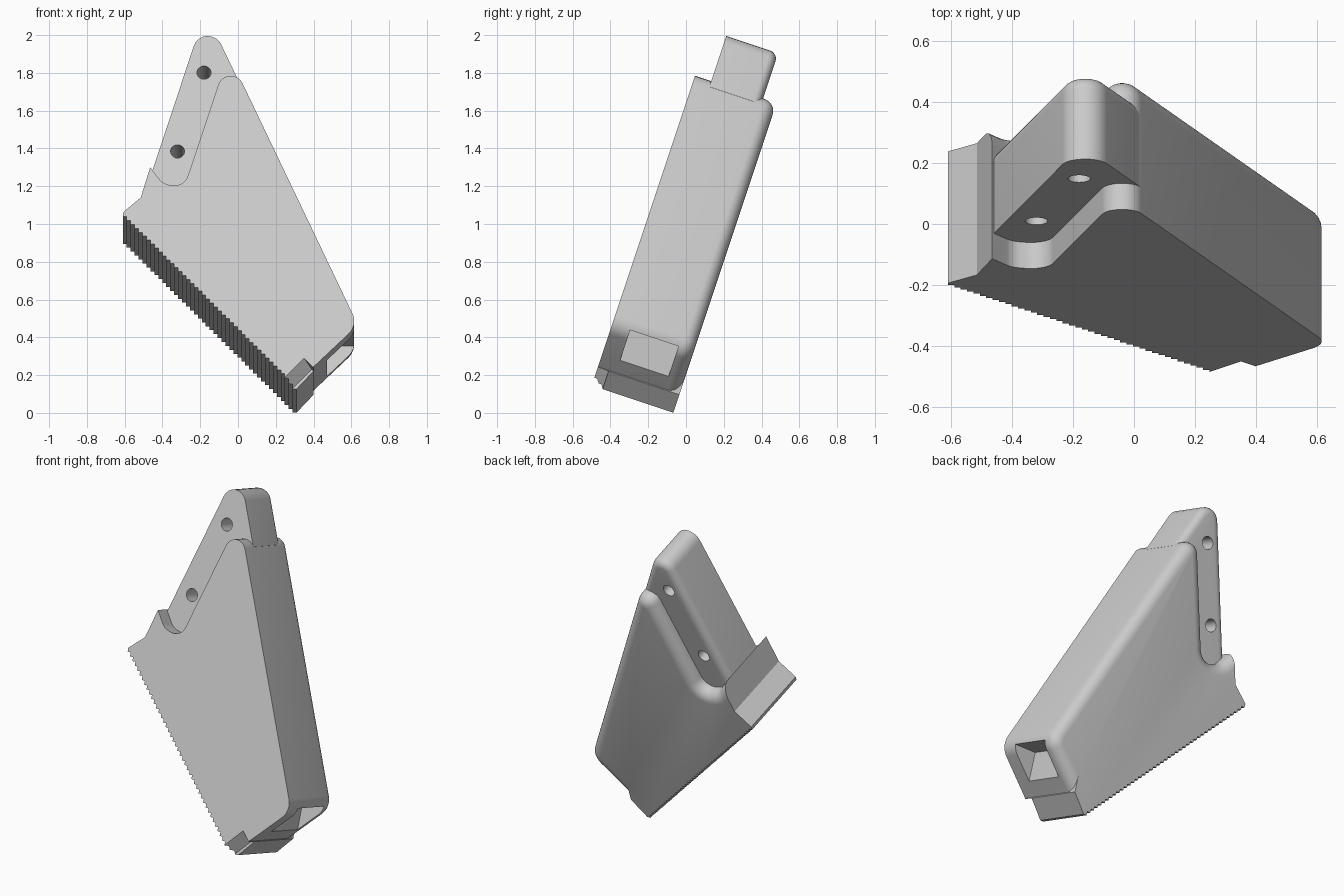
import bpy, bmesh, math
from mathutils import Vector

if "Cube" in bpy.data.objects:
    bpy.data.objects.remove(bpy.data.objects["Cube"], do_unlink=True)

# The plate leans back: across = x, up the plate, and depth into the plate
LEAN = math.atan(1 / 3)
UP = Vector((0, math.sin(LEAN), math.cos(LEAN)))
DEPTH = Vector((0, math.cos(LEAN), -math.sin(LEAN)))
ORIGIN = Vector((0, -0.547, 0))
THICK = 0.455

grey = bpy.data.materials.new("light grey")
grey.use_nodes = True
grey.diffuse_color = (0.6, 0.6, 0.6, 1)
grey.node_tree.nodes["Principled BSDF"].inputs["Base Color"].default_value = (0.6, 0.6, 0.6, 1)


def rounded(corners, steps=8):
    """Outline from (x, z, radius) corners, with z taken on the front plane."""
    pts = [Vector((x, z / UP.z)) for x, z, r in corners]
    out = []
    for i, (x, z, r) in enumerate(corners):
        p, a, b = pts[i], pts[i - 1], pts[(i + 1) % len(pts)]
        if r == 0:
            out.append(p)
            continue
        da, db = (a - p).normalized(), (b - p).normalized()
        half = da.angle(db) / 2
        centre = p + (da + db).normalized() * r / math.sin(half)
        start = p + da * r / math.tan(half) - centre
        end = p + db * r / math.tan(half) - centre
        sweep = math.pi - 2 * half
        for k in range(steps + 1):
            t = k / steps
            out.append(centre + (start * math.sin((1 - t) * sweep)
                                 + end * math.sin(t * sweep)) / math.sin(sweep))
    return out


def inset_directions(outline, rule):
    """Per-point shift that moves only the chosen edges inward by one unit."""
    n = len(outline)
    normals, moves = [], []
    for i in range(n):
        a, b = outline[i], outline[(i + 1) % n]
        d = (b - a).normalized()
        normals.append(Vector((-d.y, d.x)))
        moves.append(1.0 if all(rule(p.x, p.y * UP.z) for p in (a, b)) else 0.0)
    result = []
    for i in range(n):
        n1, n2, d1, d2 = normals[i - 1], normals[i], moves[i - 1], moves[i]
        det = n1.x * n2.y - n1.y * n2.x
        if abs(det) < 1e-4:
            result.append(n1 * d1)
        else:
            result.append(Vector((d1 * n2.y - d2 * n1.y, d2 * n1.x - d1 * n2.x)) / det)
    return result


def slab(name, outline, near, far, fillet=0, rule=lambda x, z: False, segments=6):
    """Counter-clockwise outline run through the depth, chosen back edges rounded."""
    shift = inset_directions(outline, rule)
    layers = [(near, 0)]
    if fillet:
        for k in range(segments + 1):
            a = math.pi / 2 * k / segments
            layers.append((far - fillet + fillet * math.sin(a), fillet * (1 - math.cos(a))))
    else:
        layers.append((far, 0))
    bm = bmesh.new()
    rings = [[bm.verts.new(ORIGIN + Vector((q.x, 0, 0)) + UP * q.y + DEPTH * w)
              for q in (p + s * inset for p, s in zip(outline, shift))]
             for w, inset in layers]
    n = len(outline)
    for low, high in zip(rings, rings[1:]):
        for i in range(n):
            j = (i + 1) % n
            bm.faces.new((low[i], low[j], high[j], high[i]))
    bm.faces.new(rings[0])
    bm.faces.new(rings[-1])
    bmesh.ops.recalc_face_normals(bm, faces=bm.faces)
    mesh = bpy.data.meshes.new(name)
    bm.to_mesh(mesh)
    bm.free()
    mesh.materials.append(grey)
    obj = bpy.data.objects.new(name, mesh)
    bpy.context.collection.objects.link(obj)
    return obj


def activate(obj):
    bpy.ops.object.select_all(action='DESELECT')
    obj.select_set(True)
    bpy.context.view_layer.objects.active = obj


def cut(obj, cutter):
    activate(obj)
    mod = obj.modifiers.new("cut", 'BOOLEAN')
    mod.operation = 'DIFFERENCE'
    mod.solver = 'EXACT'
    mod.object = cutter
    bpy.ops.object.modifier_apply(modifier=mod.name)
    bpy.data.objects.remove(cutter, do_unlink=True)


# Body outline: stepped teeth along the lower edge
TEETH = 44
x0, z0, x1, z1 = -0.61, 1.06, 0.31, 0.145
dx, dz = (x1 - x0) / TEETH, (z1 - z0) / TEETH
corners = []
for i in range(TEETH):
    corners.append((x0 + i * dx, z0 + i * dz, 0))
    corners.append((x0 + i * dx, z0 + (i + 1) * dz, 0))
# Then the lower end, long side, top lobe, grip notch and left shoulder
corners += [(x1, z1, 0), (0.40, 0.24, 0), (0.40, 0.244, 0), (0.635, 0.465, 0.1),
            (-0.05, 1.90, 0.068), (-0.287, 1.19, 0.075), (-0.40, 1.215, 0.08),
            (-0.465, 1.30, 0), (-0.515, 1.14, 0)]
body = slab("body", rounded(corners), 0, THICK, 0.066,
            lambda x, z: x > -0.47 and x + z > 0.642)

# Pocket in the lower end
cut(body, slab("pocket_cutter", rounded([(0.47, 0.1, 0), (0.8, 0.1, 0),
                                         (0.8, 0.47, 0), (0.47, 0.47, 0)]), 0.10, 0.37))
# Chamfer on the front of the lower corner
cut(body, slab("chamfer_cutter", rounded([(0.20, 0.14, 0), (0.30, 0.02, 0),
                                          (0.46, 0.18, 0), (0.35, 0.29, 0)]), -0.02, 0.06, 0.06,
               lambda x, z: z - x > -0.15, segments=1))

# Handle tang, thinner than the body, flush with its long side
tang = slab("handle_tang", rounded([(-0.44, 1.15, 0), (-0.1, 1.2, 0), (0.018, 1.755, 0),
                                    (-0.173, 2.155, 0.077), (-0.47, 1.26, 0)]),
            0.09, 0.38, 0.045, lambda x, z: z > 1.25)

# Two screw holes through the tang
for hx, hz in ((-0.18, 1.83), (-0.32, 1.413)):
    ring = [Vector((hx + 0.037 * math.cos(a), hz / UP.z + 0.037 * math.sin(a)))
            for a in (math.tau * k / 24 for k in range(24))]
    cut(tang, slab("hole_cutter", ring, 0, 0.5))

for part in (body, tang):
    activate(part)
    bpy.ops.object.shade_smooth_by_angle(angle=math.radians(30))
